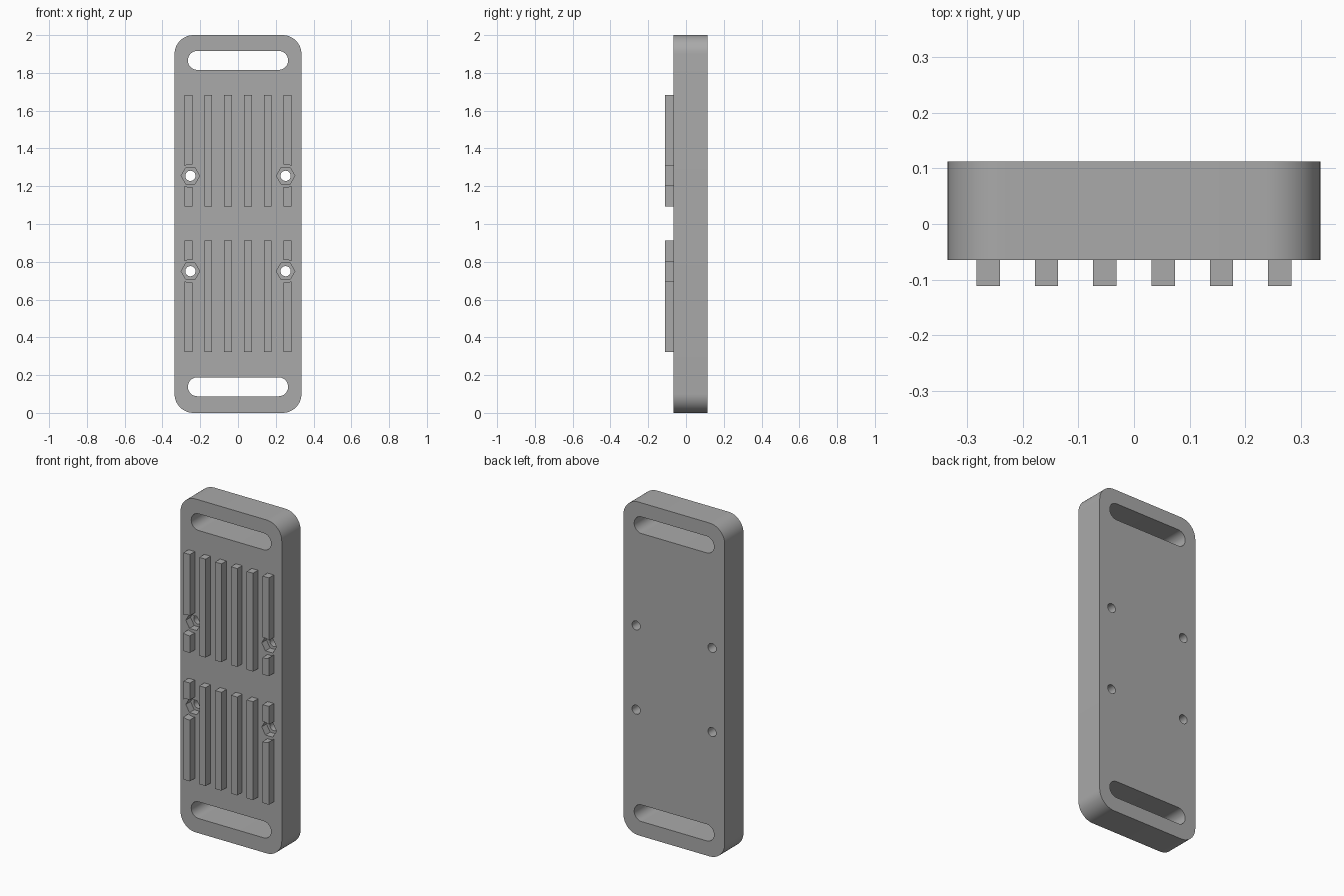
import bpy
import bmesh
from math import cos, sin, pi, radians

cube = bpy.data.objects.get("Cube")
if cube:
    bpy.data.objects.remove(cube, do_unlink=True)

grey = bpy.data.materials.new("plain grey")
grey.use_nodes = True
colour = (0.40, 0.40, 0.40, 1)
grey.diffuse_color = colour
grey.node_tree.nodes["Principled BSDF"].inputs["Base Color"].default_value = colour

FRONT, BACK = -0.065, 0.113
RIB_FRONT = -0.112
HOLES = [(x, z) for x in (-0.252, 0.252) for z in (0.75, 1.255)]


def prism(name, outline, y0, y1):
    """Extrude an x-z outline from y0 back to y1."""
    bm = bmesh.new()
    face = bm.faces.new([bm.verts.new((x, y0, z)) for x, z in outline])
    ext = bmesh.ops.extrude_face_region(bm, geom=[face])
    verts = [g for g in ext["geom"] if isinstance(g, bmesh.types.BMVert)]
    bmesh.ops.translate(bm, verts=verts, vec=(0, y1 - y0, 0))
    bmesh.ops.recalc_face_normals(bm, faces=bm.faces)
    mesh = bpy.data.meshes.new(name)
    bm.to_mesh(mesh)
    bm.free()
    mesh.materials.append(grey)
    obj = bpy.data.objects.new(name, mesh)
    bpy.context.collection.objects.link(obj)
    return obj


def rounded(cx, cz, half_x, half_z, r, steps=12):
    """Rounded rectangle outline."""
    points = []
    for q, (sx, sz) in enumerate([(1, 1), (-1, 1), (-1, -1), (1, -1)]):
        for i in range(steps + 1):
            a = (q + i / steps) * pi / 2
            points.append((cx + sx * (half_x - r) + r * cos(a),
                           cz + sz * (half_z - r) + r * sin(a)))
    return points


def polygon(cx, cz, r, n):
    return [(cx + r * cos(2 * pi * i / n), cz + r * sin(2 * pi * i / n)) for i in range(n)]


def cut(obj, cutters):
    """Subtract the cutters, then remove them."""
    for c in cutters:
        mod = obj.modifiers.new("cut", "BOOLEAN")
        mod.operation = "DIFFERENCE"
        mod.solver = "EXACT"
        mod.object = c
    bpy.context.view_layer.objects.active = obj
    for mod in list(obj.modifiers):
        bpy.ops.object.modifier_apply(modifier=mod.name)
    for c in cutters:
        bpy.data.objects.remove(c, do_unlink=True)


def smooth(obj):
    bpy.ops.object.select_all(action="DESELECT")
    obj.select_set(True)
    bpy.context.view_layer.objects.active = obj
    bpy.ops.object.shade_smooth_by_angle(angle=radians(30))


# Base plate with strap slots, screw holes and hexagonal nut pockets
plate = prism("base_plate", rounded(0, 1, 0.336, 1, 0.1), FRONT, BACK)
cutters = [prism("slot_cutter", rounded(0, z, 0.265, 0.05, 0.0495), -0.2, 0.2)
           for z in (0.138, 1.866)]
for x, z in HOLES:
    cutters.append(prism("screw_cutter", polygon(x, z, 0.027, 32), -0.2, 0.2))
    cutters.append(prism("nut_cutter", polygon(x, z, 0.049, 6), -0.2, FRONT + 0.045))
cut(plate, cutters)
smooth(plate)

# Two banks of ribs; the outer ones are interrupted around the screws
for bank, z0, z1 in (("lower", 0.322, 0.912), ("upper", 1.093, 1.683)):
    for i in range(6):
        x = (i - 2.5) * 0.105
        w = 0.021
        rib = prism(f"{bank}_rib_{i + 1}",
                    [(x - w, z0), (x + w, z0), (x + w, z1), (x - w, z1)],
                    RIB_FRONT, FRONT)
        if i in (0, 5):
            cut(rib, [prism("clearance_cutter", polygon(hx, hz, 0.061, 48), -0.2, 0.2)
                      for hx, hz in HOLES if hx * x > 0 and z0 < hz < z1])
            smooth(rib)
